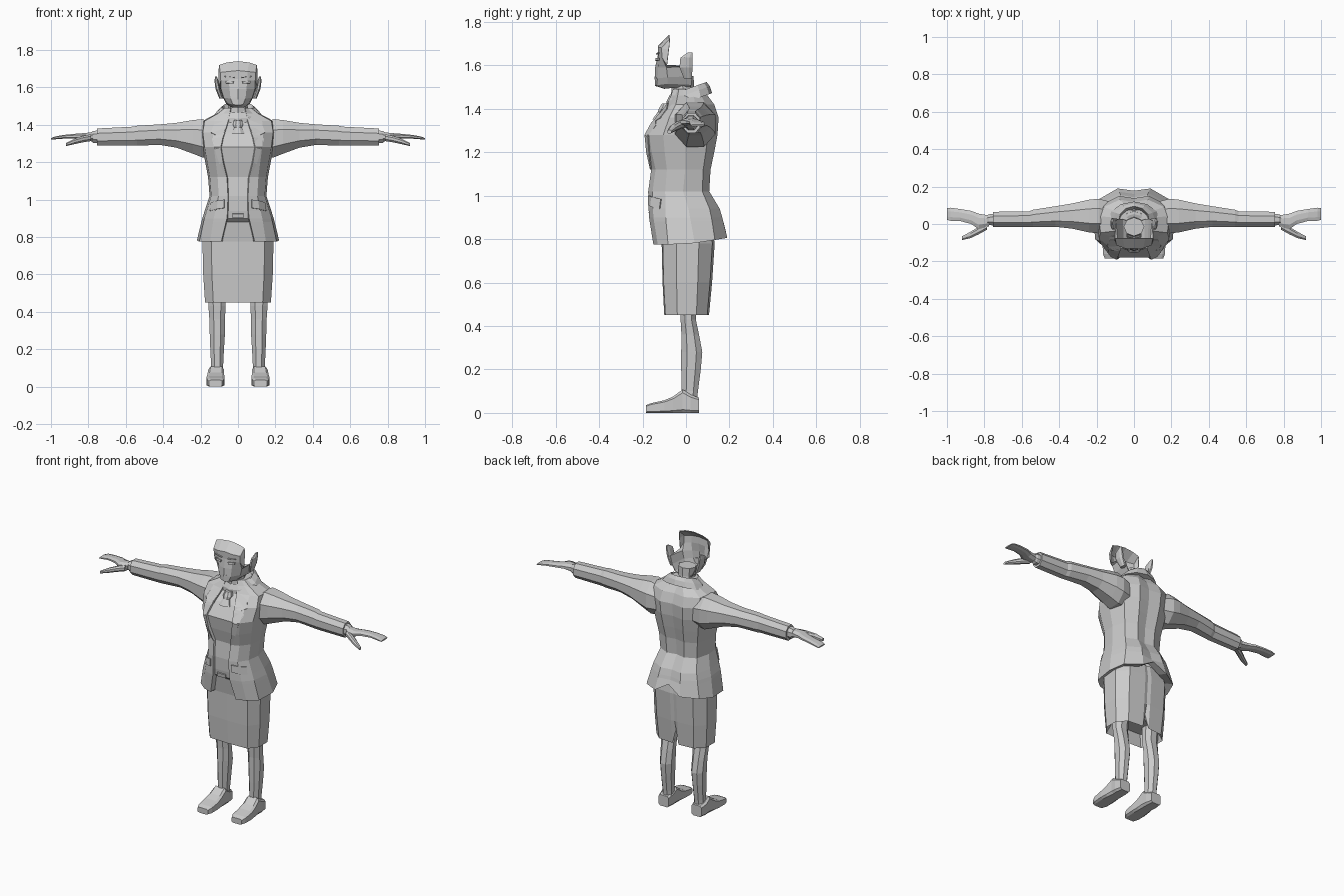
import bpy, bmesh, math
from mathutils import Vector
from mathutils.bvhtree import BVHTree

grey = bpy.data.materials.new("plain_grey")
grey.diffuse_color = (0.6, 0.6, 0.6, 1)


def loft(name, rings, closed=True, caps=(True, True), mirror=False, thick=0):
    """Skin a list of equal-length point rings."""
    bm = bmesh.new()
    rows = [[bm.verts.new(p) for p in r] for r in rings]
    n = len(rows[0])
    for a, b in zip(rows, rows[1:]):
        for i in range(n if closed else n - 1):
            j = (i + 1) % n
            bm.faces.new((a[i], a[j], b[j], b[i]))
    if closed and caps[0]:
        bm.faces.new(rows[0])
    if closed and caps[1]:
        bm.faces.new(rows[-1])
    bmesh.ops.recalc_face_normals(bm, faces=bm.faces)
    mesh = bpy.data.meshes.new(name)
    bm.to_mesh(mesh)
    bm.free()
    mesh.materials.append(grey)
    ob = bpy.data.objects.new(name, mesh)
    bpy.context.collection.objects.link(ob)
    if thick:
        ob.modifiers.new("thickness", 'SOLIDIFY').thickness = thick
    if mirror:
        ob.modifiers.new("mirror", 'MIRROR')
    return ob


def sym(half):
    """Full ring from its +x half, which runs front centre to back centre."""
    return half + [(-x, y, z) for x, y, z in reversed(half) if x > 0]


def octo(axis, pos, a0, a1, b0, b1, c=0.28):
    """Chamfered box section perpendicular to an axis."""
    da, db = (a1 - a0) * c, (b1 - b0) * c
    pts = [(a0 + da, b0), (a1 - da, b0), (a1, b0 + db), (a1, b1 - db),
           (a1 - da, b1), (a0 + da, b1), (a0, b1 - db), (a0, b0 + db)]
    return [{'x': (pos, a, b), 'y': (a, pos, b), 'z': (a, b, pos)}[axis] for a, b in pts]


def limb(name, axis, secs, c=0.28):
    return loft(name, [octo(axis, *s, c) for s in secs], mirror=True)


def plate(name, target, rows, lift=0.006, mirror=True):
    """Thin trim laid on the front of a target part; rows hold (x, z) points."""
    me = target.data
    tree = BVHTree.FromPolygons([v.co for v in me.vertices],
                                [tuple(p.vertices) for p in me.polygons])
    rings = []
    for row in rows:
        ring = []
        for x, z in row:
            hit = tree.ray_cast(Vector((x, -2, z)), Vector((0, 1, 0)))[0]
            ring.append((x, (hit.y if hit else -0.08) - lift, z))
        rings.append(ring)
    return loft(name, rings, closed=False, mirror=mirror, thick=0.008)


# Jacket with recessed shirt front: z, opening half width, recess, front, half width, back
body = [(0.775, .085, .035, -.15, .22, .19), (0.88, .06, .035, -.167, .196, .172),
        (0.90, .055, .015, -.17, .191, .167), (0.94, .052, .012, -.172, .178, .155),
        (1.02, .05, .012, -.174, .152, .107), (1.12, .055, .01, -.16, .16, .113),
        (1.20, .075, .01, -.178, .175, .13), (1.28, .09, .01, -.19, .19, .145),
        (1.36, .07, .01, -.14, .2, .15), (1.42, .05, .01, -.085, .19, .13),
        (1.46, .04, .01, -.07, .115, .1), (1.49, .035, .01, -.06, .075, .08)]


def body_ring(z, xe, gap, yf, xs, yb):
    ym = (yf + yb) / 2 + .02
    return [(0, yf + gap, z), (xe, yf + gap, z), (xe + .004, yf, z), (xs * .68, yf + .02, z),
            (xs * .94, yf * .55, z), (xs, ym, z), (xs * .85, yb * .7, z),
            (xs * .4, yb, z), (0, yb - .012, z)]


halves = [body_ring(*b) for b in body]
# Raised back hem with a centre vent, and a folded-in lower lip
halves[0] = [(x, y, z + .16 * max(y, 0)) for x, y, z in halves[0]]
bx, by, bz = halves[0][-1]
halves[0][-1] = (bx, by, bz + .055)
lip = [(x * .84, y * .7, z + .015) for x, y, z in halves[0]]
jacket = loft("jacket", [sym(h) for h in [lip] + halves], caps=(False, True))

# Lapels, pocket flaps, belt buckle
plate("lapel", jacket, [[(.05, 1.43), (.13, 1.40)], [(.066, 1.375), (.145, 1.36)],
                        [(.074, 1.35), (.118, 1.345)], [(.08, 1.335), (.14, 1.325)],
                        [(.092, 1.28), (.125, 1.27)], [(.08, 1.2), (.1, 1.19)],
                        [(.06, 1.12), (.066, 1.12)]])
plate("pocket_flap", jacket, [[(.075, 1.0), (.11, .995), (.145, .985)],
                              [(.075, .955), (.112, .95), (.152, .94)]], lift=.009)
plate("belt_buckle", jacket, [[(-.03, .925), (.03, .925)], [(-.03, .902), (.03, .902)]],
      mirror=False)


# Skirt with a back slit and a hollow underside
def skirt_ring(z, w, f, b):
    return [(0, f, z), (w * .75, f + .005, z), (w, f * .4, z), (w, b * .45, z),
            (w * .7, b * .92, z), (w * .12, b, z), (0, b - .005, z)]


skirt = [skirt_ring(.86, .17, -.1, .12), skirt_ring(.78, .19, -.112, .132),
         skirt_ring(.6, .186, -.108, .12), skirt_ring(.45, .176, -.1, .106)]
skirt[3][-1] = (0, .1, .54)
skirt.append([(x * .8, y * .75, .52) for x, y, z in skirt[3]])
loft("skirt", [sym(h) for h in skirt])

# Legs and shoes
limb("leg", 'z', [(.55, .065, .16, -.03, .055), (.43, .066, .158, -.025, .045),
                  (.36, .07, .153, -.021, .06), (.28, .07, .151, -.022, .075),
                  (.2, .075, .148, -.022, .068), (.1, .08, .143, -.02, .055),
                  (.05, .08, .145, -.02, .05)])
limb("shoe", 'y', [(.06, .082, .152, 0, .07), (.02, .075, .16, 0, .085),
                   (-.015, .075, .158, 0, .108), (-.06, .074, .164, 0, .075),
                   (-.1, .072, .168, 0, .058), (-.16, .074, .166, 0, .045),
                   (-.185, .085, .156, 0, .035)], c=.14)

# Sleeves, wrists and hands: x, y range, z range
limb("sleeve", 'x', [(.13, -.045, .12, 1.23, 1.41), (.19, -.05, .135, 1.225, 1.43),
                     (.24, -.045, .13, 1.245, 1.425), (.33, -.025, .11, 1.278, 1.41),
                     (.42, -.015, .095, 1.293, 1.402), (.54, -.015, .076, 1.288, 1.395),
                     (.56, -.015, .068, 1.288, 1.39), (.755, -.015, .065, 1.288, 1.38)])
limb("wrist", 'x', [(.74, -.008, .056, 1.3, 1.37), (.775, -.006, .052, 1.304, 1.367),
                    (.785, -.006, .048, 1.312, 1.36)])
limb("fingers", 'x', [(.775, -.012, .046, 1.312, 1.36), (.83, -.028, .055, 1.322, 1.355),
                      (.87, .0, .07, 1.326, 1.352), (.93, .016, .08, 1.326, 1.346),
                      (.98, .017, .087, 1.322, 1.337), (1.0, .022, .085, 1.32, 1.328)])
limb("thumb", 'x', [(.785, -.03, .01, 1.313, 1.35), (.83, -.055, -.015, 1.306, 1.34),
                    (.875, -.076, -.042, 1.296, 1.325), (.92, -.086, -.066, 1.286, 1.302)])


# Neck, scarf and collar
def oval(rx, ry, cy, z, tilt, n=12):
    out = []
    for i in range(n):
        a = 2 * math.pi * i / n
        y = cy - ry * math.cos(a)
        out.append((rx * math.sin(a), y, z + tilt * y))
    return out


loft("neck", [oval(.06, .06, -.01, 1.42, 0, 8), oval(.052, .052, -.015, 1.5, 0, 8),
              oval(.055, .05, -.015, 1.55, 0, 8)])
loft("scarf", [oval(.085, .085, -.01, 1.43, .3), oval(.072, .072, -.005, 1.475, .3),
               oval(.058, .058, -.005, 1.48, .3)])
loft("collar", [oval(.14, .105, .015, 1.43, .35), oval(.115, .1, .01, 1.465, .35),
                oval(.085, .085, .01, 1.49, .35), oval(.072, .07, .01, 1.46, .35)])
loft("scarf_knot", [octo('z', 1.425, -.02, .02, -.11, -.075), octo('z', 1.4, -.028, .028, -.125, -.075),
                    octo('z', 1.385, -.02, .02, -.13, -.09), octo('z', 1.35, -.038, .038, -.155, -.11)])

# Open-backed face shell: rows from brow top to under the jaw
face_rows = [
    [(0, -.078, 1.74), (.06, -.078, 1.733), (.1, -.077, 1.72), (.103, -.076, 1.7)],
    [(0, -.13, 1.69), (.05, -.13, 1.685), (.095, -.113, 1.68), (.105, -.08, 1.67)],
    [(0, -.13, 1.645), (.05, -.127, 1.64), (.092, -.11, 1.635), (.105, -.088, 1.6)],
    [(0, -.142, 1.59), (.045, -.128, 1.59), (.09, -.09, 1.59), (.1, .02, 1.595)],
    [(0, -.144, 1.54), (.04, -.131, 1.54), (.077, -.085, 1.545), (.082, .028, 1.55)],
    [(0, -.142, 1.505), (.027, -.135, 1.508), (.058, -.085, 1.515), (.062, .025, 1.51)],
    [(0, -.1, 1.492), (.02, -.098, 1.492), (.04, -.07, 1.495), (.045, .02, 1.5)]]
face = loft("face", [[(-x, y, z) for x, y, z in reversed(r[1:])] + r for r in face_rows],
            closed=False, thick=.004)
plate("eye", face, [[(.022, 1.632), (.066, 1.634)], [(.026, 1.62), (.064, 1.622)]], lift=.001)
plate("eyebrow", face, [[(.02, 1.655), (.07, 1.66)], [(.02, 1.65), (.07, 1.655)]], lift=.001)
plate("mouth", face, [[(-.025, 1.546), (0, 1.548), (.025, 1.546)],
                      [(-.02, 1.536), (0, 1.534), (.02, 1.536)]], lift=.001, mirror=False)

# Ears
limb("ear", 'z', [(1.54, .078, .1, -.01, .027), (1.59, .095, .12, -.03, .03),
                  (1.635, .105, .126, -.026, .031), (1.658, .113, .122, .008, .03)])
